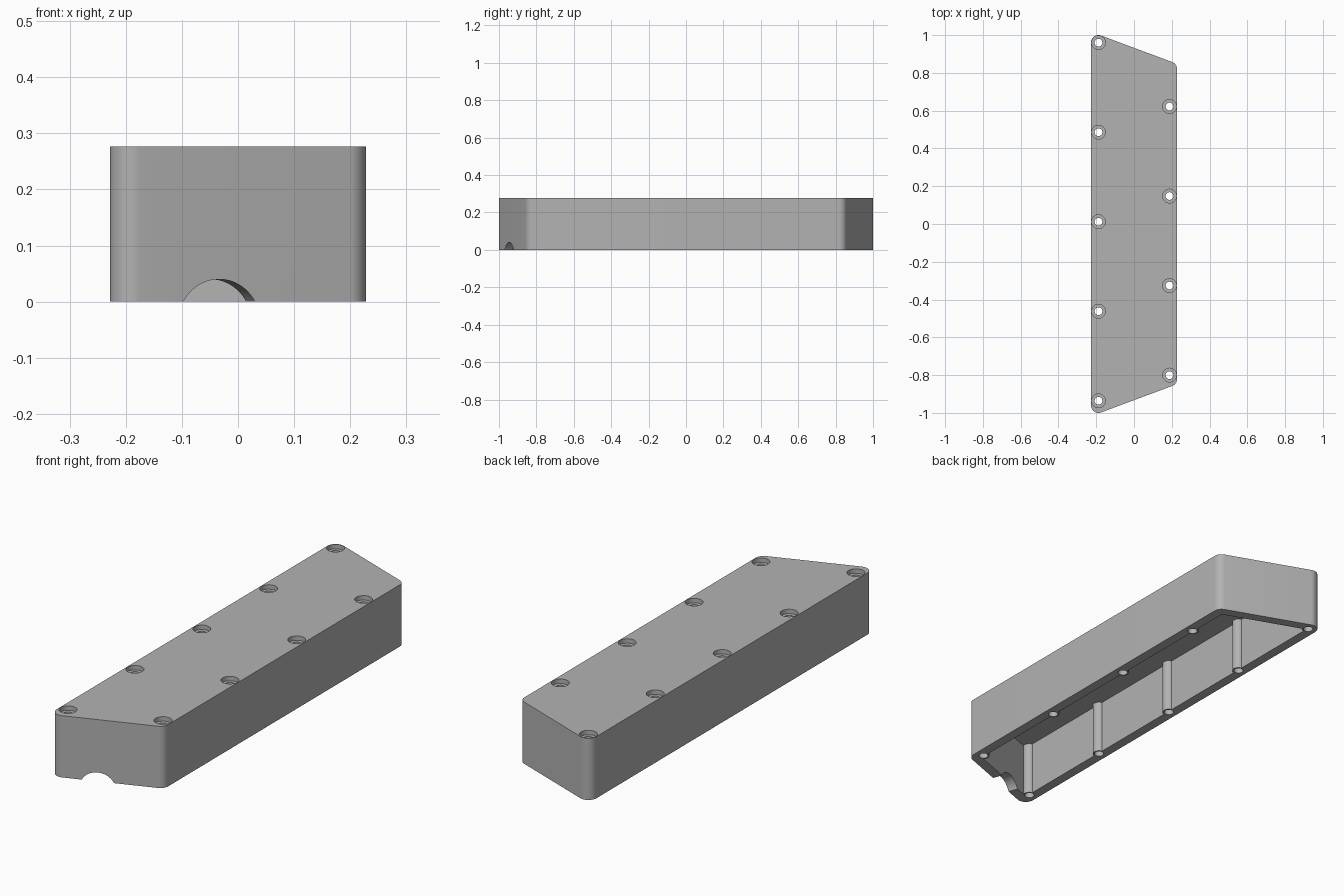
import bpy, bmesh
from math import atan, cos, sin, pi, radians
from mathutils import Matrix

cube = bpy.data.objects.get("Cube")
if cube:
    bpy.data.objects.remove(cube, do_unlink=True)

HEIGHT, CEILING = 0.277, 0.245
CX = 0.188                      # corner centres and screw columns
LONG, SHORT = 0.96, 0.82        # half lengths of the two sides
RADIUS, INSET = 0.04, 0.005
SLOPE = (LONG - SHORT) / (2 * CX)
TILT = atan(SLOPE)


def new_object(name, bm):
    bmesh.ops.recalc_face_normals(bm, faces=bm.faces)
    mesh = bpy.data.meshes.new(name)
    bm.to_mesh(mesh)
    bm.free()
    obj = bpy.data.objects.new(name, mesh)
    bpy.context.collection.objects.link(obj)
    return obj


def prism(name, outline, z0, z1):
    bm = bmesh.new()
    face = bm.faces.new([bm.verts.new((x, y, z0)) for x, y in outline])
    top = bmesh.ops.extrude_face_region(bm, geom=[face])["geom"]
    verts = [v for v in top if isinstance(v, bmesh.types.BMVert)]
    bmesh.ops.translate(bm, verts=verts, vec=(0, 0, z1 - z0))
    return new_object(name, bm)


def cylinders(name, points, radius, z0, z1):
    bm = bmesh.new()
    for x, y in points:
        bmesh.ops.create_cone(bm, cap_ends=True, segments=40, radius1=radius, radius2=radius,
                              depth=z1 - z0, matrix=Matrix.Translation((x, y, (z0 + z1) / 2)))
    return new_object(name, bm)


def cut(obj, cutter):
    cutter.hide_render = True
    mod = obj.modifiers.new("cut", "BOOLEAN")
    mod.operation, mod.solver, mod.object = "DIFFERENCE", "EXACT", cutter
    bpy.ops.object.select_all(action="DESELECT")
    bpy.context.view_layer.objects.active = obj
    obj.select_set(True)
    bpy.ops.object.modifier_apply(modifier=mod.name)
    bpy.data.objects.remove(cutter, do_unlink=True)


def arc(cx, cy, start, end, steps=14):
    angles = [start + (end - start) * i / steps for i in range(steps + 1)]
    return [(cx + RADIUS * cos(a), cy + RADIUS * sin(a)) for a in angles]


# Outer block with rounded corners and slanted ends
normal = pi / 2 - TILT
outline = (arc(-CX, LONG, pi, normal) + arc(CX, SHORT, normal, 0)
           + arc(CX, -SHORT, 0, -normal) + arc(-CX, -LONG, -normal, -pi))
housing = prism("housing", outline, 0, HEIGHT)

# Screw positions along both sides
screws = [(-CX, 0.96 - 0.474 * i) for i in range(5)]
screws += [(CX, 0.622 - 0.474 * i) for i in range(4)]


# Open-bottomed cavity, leaving round screw posts on the walls
def cavity_y(x):
    return LONG - SLOPE * (x + CX) - INSET / cos(TILT)


w = CX - INSET
cavity = prism("cavity", [(-w, cavity_y(-w)), (w, cavity_y(w)),
                          (w, -cavity_y(w)), (-w, -cavity_y(-w))], -0.05, CEILING)
cut(cavity, cylinders("posts", screws, 0.027, -0.1, 0.35))
cut(housing, cavity)

# Screw holes with counterbored heads
cut(housing, cylinders("screw_holes", screws, 0.0205, -0.1, 0.4))
cut(housing, cylinders("counterbores", screws, 0.0365, HEIGHT - 0.02, 0.4))

# Cable notch, square to the slanted front wall
nx = -0.0335
ny = -LONG + SLOPE * (nx + CX) - RADIUS / cos(TILT)
bm = bmesh.new()
bmesh.ops.create_cone(bm, cap_ends=True, segments=72, radius1=0.078, radius2=0.078, depth=0.16,
                      matrix=Matrix.Translation((nx, ny, -0.038))
                      @ Matrix.Rotation(TILT, 4, "Z") @ Matrix.Rotation(pi / 2, 4, "X"))
cut(housing, new_object("cable_notch", bm))

# Grey finish
grey = bpy.data.materials.new("grey_plastic")
grey.use_nodes = True
colour = (0.45, 0.45, 0.45, 1)
grey.diffuse_color = colour
grey.node_tree.nodes["Principled BSDF"].inputs["Base Color"].default_value = colour
housing.data.materials.clear()
housing.data.materials.append(grey)
bpy.ops.object.select_all(action="DESELECT")
housing.select_set(True)
bpy.context.view_layer.objects.active = housing
bpy.ops.object.shade_smooth_by_angle(angle=radians(30))
